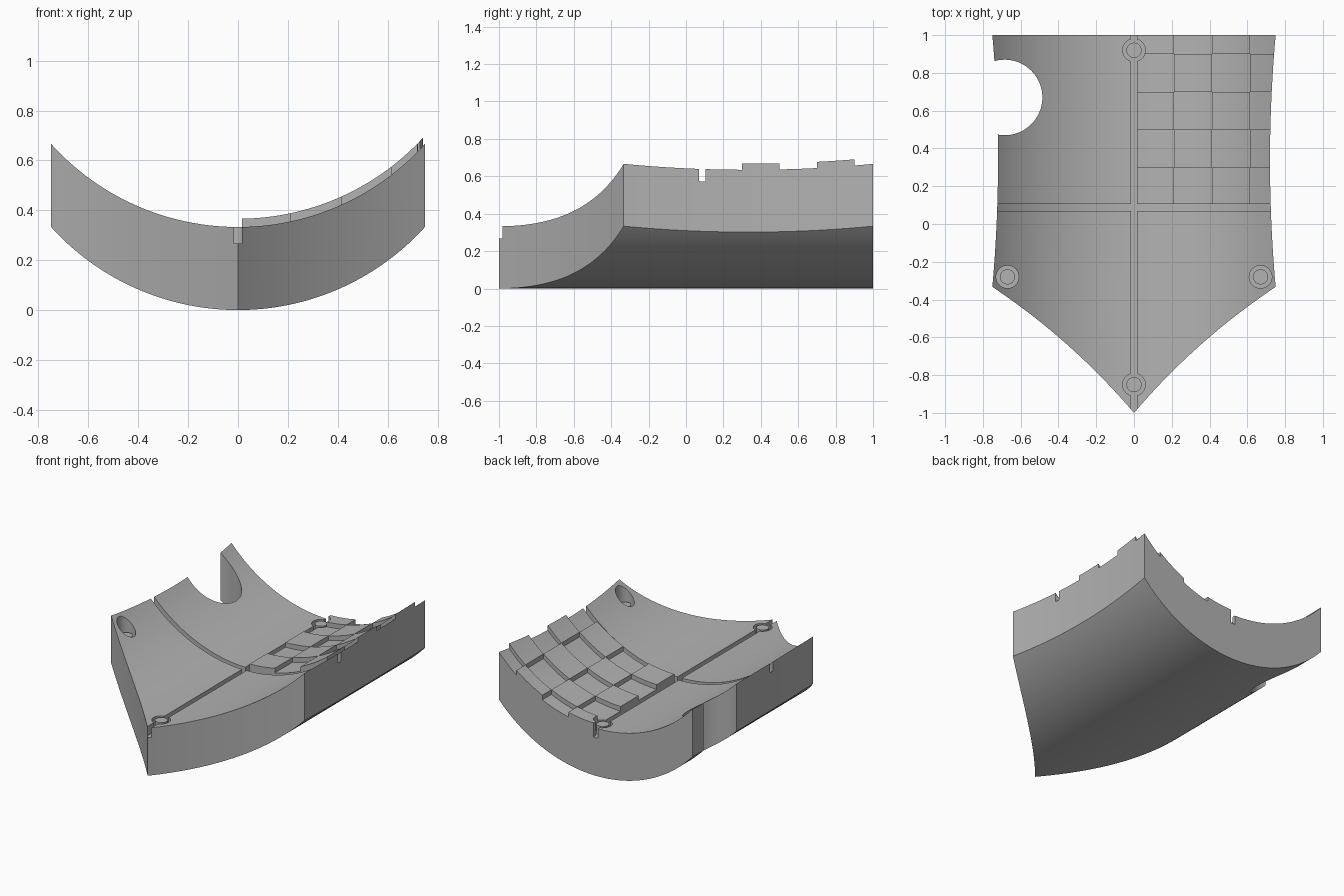
import bpy, bmesh, math
from mathutils import Vector

cube = bpy.data.objects.get("Cube")
if cube:
    bpy.data.objects.remove(cube)

R = 1.01          # radius of the bowed cross-section
THICK = 0.333     # vertical thickness of the plate
DEPTH = 0.066     # depth of the grooves
RISE = 0.033      # height of the raised tiles

grey = bpy.data.materials.new("plain grey")
grey.use_nodes = True
grey.diffuse_color = (0.45, 0.45, 0.45, 1)
grey.node_tree.nodes["Principled BSDF"].inputs["Base Color"].default_value = (0.45, 0.45, 0.45, 1)


def bow(x):
    return R - math.sqrt(R * R - x * x)


def prism(name, points, direction):
    """Extrude a closed outline of points along a direction."""
    bm = bmesh.new()
    face = bm.faces.new([bm.verts.new(p) for p in points])
    out = bmesh.ops.extrude_face_region(bm, geom=[face])
    moved = [v for v in out["geom"] if isinstance(v, bmesh.types.BMVert)]
    bmesh.ops.translate(bm, verts=moved, vec=direction)
    bmesh.ops.recalc_face_normals(bm, faces=bm.faces)
    mesh = bpy.data.meshes.new(name)
    bm.to_mesh(mesh)
    bm.free()
    mesh.materials.append(grey)
    obj = bpy.data.objects.new(name, mesh)
    bpy.context.collection.objects.link(obj)
    return obj


def bowed_slab(name, x0, x1, y0, y1, low, high):
    """Slab that follows the bow, between two vertical offsets."""
    n = max(4, round((x1 - x0) * 44))
    xs = [x0 + (x1 - x0) * i / n for i in range(n + 1)]
    lower = [(x, y0, bow(x) + low) for x in xs]
    upper = [(x, y0, bow(x) + high) for x in reversed(xs)]
    return prism(name, lower + upper, (0, y1 - y0, 0))


def cylinder(name, x, y, z0, z1, r, n=48):
    ring = [(x + r * math.cos(math.tau * i / n), y + r * math.sin(math.tau * i / n), z0)
            for i in range(n)]
    return prism(name, ring, (0, 0, z1 - z0))


def boolean(obj, cutter, operation):
    mod = obj.modifiers.new("cut", "BOOLEAN")
    mod.operation = operation
    mod.solver = "EXACT"
    mod.object = cutter
    bpy.context.view_layer.objects.active = obj
    bpy.ops.object.modifier_apply(modifier=mod.name)


def smooth(obj):
    bpy.ops.object.select_all(action="DESELECT")
    obj.select_set(True)
    bpy.context.view_layer.objects.active = obj
    bpy.ops.object.shade_smooth_by_angle(angle=math.radians(25))


def bent_edge(a, b, sag, n=24):
    """Points from a to b, bending to the left of travel by sag."""
    a, b = Vector(a), Vector(b)
    d = (b - a).normalized()
    side = Vector((-d.y, d.x))
    return [a.lerp(b, i / n) + side * sag * 4 * (i / n) * (1 - i / n) for i in range(n)]


# Plan outline: concave flanks and a pointed front
corners = [(0, -1), (0.75, -0.333), (0.75, 1), (-0.75, 1), (-0.75, -0.333)]
sags = [0.035, 0.03, 0, 0.03, 0.035]
plan = []
for i, sag in enumerate(sags):
    plan += bent_edge(corners[i], corners[(i + 1) % 5], sag, 24 if sag else 1)
outline = prism("outline_cutter", [(p.x, p.y, -1) for p in plan], (0, 0, 3))

# Main plate
plate = bowed_slab("curved_plate", -0.77, 0.77, -1.1, 1.1, 0, THICK)
boolean(plate, outline, "INTERSECT")

# Side notch, grooves and recesses round the studs
cutters = [
    cylinder("notch_cutter", -0.685, 0.67, -1, 2, 0.2, 64),
    bowed_slab("cross_groove_cutter", -0.8, 0.8, 0.07, 0.105, THICK - DEPTH, THICK + 0.2),
    prism("long_groove_cutter",
          [(-0.017, -1.2, 0.267), (0.017, -1.2, 0.267), (0.017, -1.2, 0.6), (-0.017, -1.2, 0.6)],
          (0, 2.4, 0)),
]
studs = [("front_stud", 0, -0.85, 0.267), ("back_stud", 0, 0.92, 0.267),
         ("left_stud", 0.67, -0.28, 0.465), ("right_stud", -0.67, -0.28, 0.465)]
recesses = [cylinder(name + "_recess_cutter", x, y, z, 1.2, 0.06) for name, x, y, z in studs]
for cutter in cutters + recesses:
    boolean(plate, cutter, "DIFFERENCE")
smooth(plate)

# Studs standing in the recesses
for name, x, y, z in studs:
    smooth(cylinder(name, x, y, z - 0.01, z + DEPTH, 0.04))

# Raised tiles in a chequer pattern
columns = [0.017, 0.212, 0.413, 0.615, 0.77]
rows = [0.105, 0.3, 0.5, 0.7, 0.9, 1.0]
for c in range(4):
    for r in range(5):
        if (c + r) % 2 == 0:
            tile = bowed_slab(f"tile_{c}_{r}", columns[c], columns[c + 1], rows[r], rows[r + 1],
                              THICK - 0.003, THICK + RISE)
            if c == 3:
                boolean(tile, outline, "INTERSECT")
            if c == 0 and r == 4:
                boolean(tile, recesses[1], "DIFFERENCE")
            smooth(tile)

for cutter in cutters + recesses + [outline]:
    bpy.data.objects.remove(cutter)
